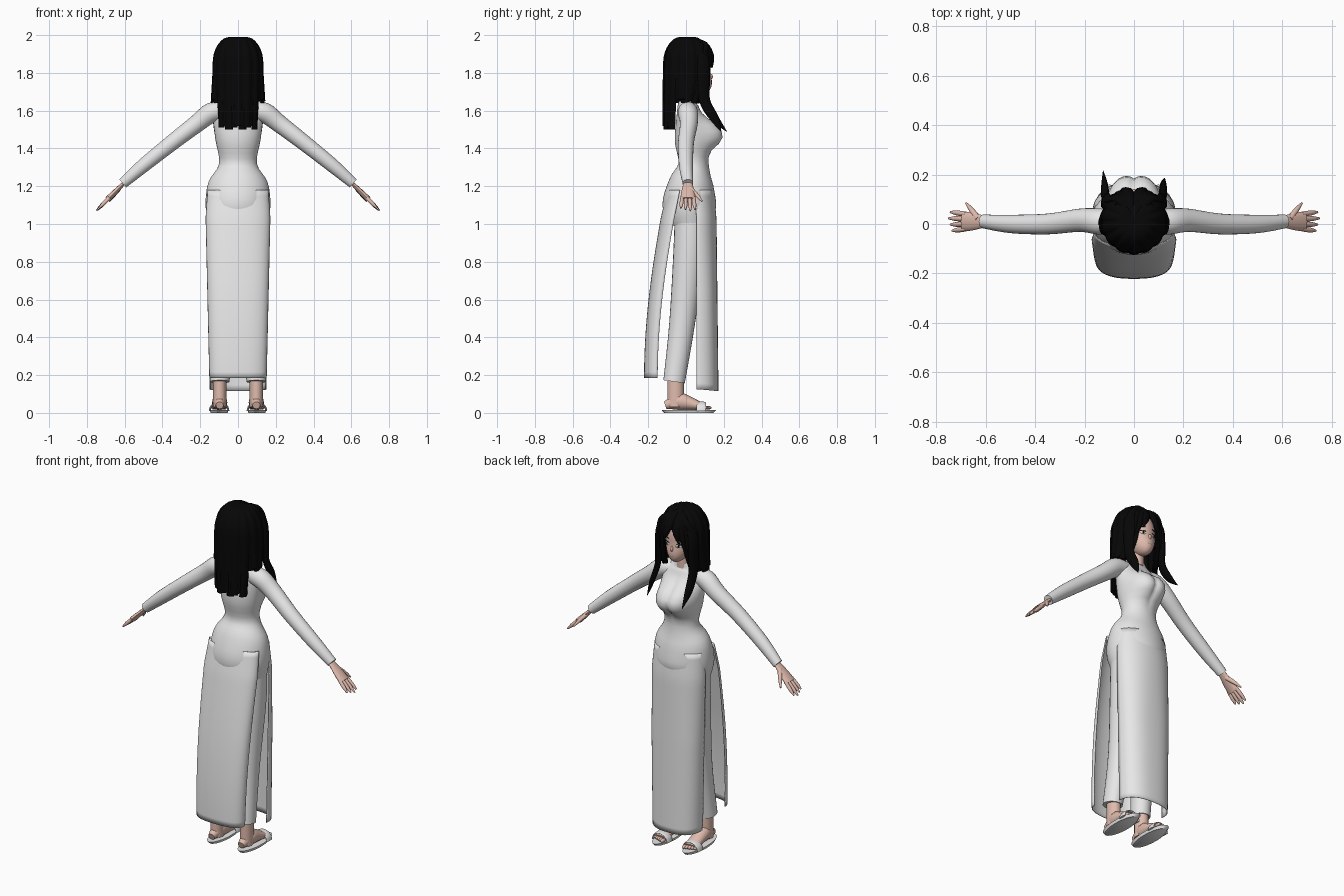
import bpy, bmesh, math
from mathutils import Vector, Matrix

default_cube = bpy.data.objects.get("Cube")
if default_cube:
    bpy.data.objects.remove(default_cube, do_unlink=True)


def make_material(name, *rgb):
    material = bpy.data.materials.new(name)
    material.diffuse_color = (*rgb, 1)
    material.use_nodes = True
    shader = material.node_tree.nodes["Principled BSDF"]
    shader.inputs["Base Color"].default_value = (*rgb, 1)
    return material


CLOTH = make_material("white cloth", .8, .8, .8)
SKIN = make_material("skin", .75, .5, .42)
BLACK = make_material("black hair", .002, .002, .002)
LIPS = make_material("lips", .5, .2, .2)
EYE_WHITE = make_material("eye white", .8, .8, .8)
ACROSS, FORWARD = Vector((1, 0, 0)), Vector((0, 1, 0))


def finish(name, bm, material, mirror=False):
    bmesh.ops.recalc_face_normals(bm, faces=bm.faces)
    mesh = bpy.data.meshes.new(name)
    bm.to_mesh(mesh)
    bm.free()
    mesh.materials.append(material)
    part = bpy.data.objects.new(name, mesh)
    bpy.context.collection.objects.link(part)
    if mirror:
        part.modifiers.new("Mirror", "MIRROR").use_mirror_merge = False
    bpy.ops.object.select_all(action="DESELECT")
    part.select_set(True)
    bpy.context.view_layer.objects.active = part
    bpy.ops.object.shade_smooth_by_angle(angle=math.radians(50))
    return part


def resample(rows, steps=4):
    """Smooth a list of equal-length rows with a spline."""
    rows = [Vector(row) for row in rows]
    padded = [rows[0], *rows, rows[-1]]
    smooth = []
    for before, start, end, after in zip(padded, padded[1:], padded[2:], padded[3:]):
        leave, arrive = (end - before) / 2, (after - start) / 2
        for step in range(steps):
            t = step / steps
            ease = t * t * (3 - 2 * t)
            smooth.append(start.lerp(end, ease) + (leave * (1 - t) - arrive * t) * t * (1 - t))
    return smooth + [rows[-1]]


def power(value, exponent):
    return math.copysign(abs(value) ** exponent, value)


def add_tube(bm, rows, side, flat=1, sides=12):
    """Loft ellipses along rows of x, y, z, half width and optional half depth."""
    rows = resample(rows)
    points = [Vector(row[:3]) for row in rows]
    last = len(rows) - 1
    rings = []
    for i, row in enumerate(rows):
        tangent = points[min(i + 1, last)] - points[max(i - 1, 0)]
        wide = side.normalized() * row[3]
        deep = tangent.cross(side).normalized() * (row[4] if len(row) > 4 else row[3] * flat)
        turns = [math.tau * j / sides for j in range(sides)]
        rings.append([bm.verts.new(points[i] + wide * math.cos(a) + deep * math.sin(a)) for a in turns])
    for low, high in zip(rings, rings[1:]):
        for j in range(sides):
            bm.faces.new((low[j], low[j - 1], high[j - 1], high[j]))
    bm.faces.new(rings[0])
    bm.faces.new(rings[-1])


def tube(name, rows, material, side=ACROSS, flat=1, sides=24, mirror=False):
    bm = bmesh.new()
    add_tube(bm, rows, side, flat, sides)
    return finish(name, bm, material, mirror)


def add_ball(bm, centre, size, turn=0):
    place = Matrix.Translation(centre) @ Matrix.Rotation(turn, 4, "Z") @ Matrix.Diagonal((*size, 1))
    bmesh.ops.create_uvsphere(bm, u_segments=28, v_segments=18, radius=1, matrix=place)


def ball(name, centre, size, material, turn=0, mirror=False):
    bm = bmesh.new()
    add_ball(bm, centre, size, turn)
    return finish(name, bm, material, mirror)


# Bodice and hips: height, half width, back and front, then a soft bust
outline = [(1.68, .04, -.01, .06), (1.64, .09, -.04, .06), (1.58, .13, -.05, .08), (1.45, .12, -.06, .12),
           (1.32, .1, -.04, .12), (1.22, .157, -.09, .145), (1.1, .172, -.125, .16), (1, .155, -.09, .14)]
bodice = tube("bodice", [(0, (back + front) / 2, z, width, (front - back) / 2)
                         for z, width, back, front in outline], CLOTH, sides=64)
for vertex in bodice.data.vertices:
    x, y, z = vertex.co
    if y > 0:
        distance = Vector((abs(x) - .045, z - 1.48)).length / .08
        vertex.co.y += .08 * min(1, y / .08) * math.exp(-distance ** 3)


# Long skirt panels growing out of the hips, slit at the sides
def panel(name, top, bottom, profile, droop=0):
    bm, columns, levels = bmesh.new(), 24, 32
    grid = []
    for level in range(levels + 1):
        t = level / levels
        tuck = 1 - .08 * max(0, 1 - t * 7)
        square = 1 - .2 * min(1, t * 2)
        width, edge, outer = profile(t)
        turns = [math.pi * (j / columns - .5) for j in range(columns + 1)]
        grid.append([bm.verts.new((tuck * width * power(math.sin(a), square),
                                   tuck * (edge + (outer - edge) * power(math.cos(a), square)),
                                   top + (bottom - top) * t - droop * t * math.cos(a))) for a in turns])
    for low, high in zip(grid, grid[1:]):
        for j in range(columns):
            bm.faces.new((low[j], low[j + 1], high[j + 1], high[j]))
    part = finish(name, bm, CLOTH)
    cloth = part.modifiers.new("Thickness", "SOLIDIFY")
    cloth.thickness, cloth.offset = .004, 0


def back_profile(t):
    outer = -.105 - .115 * math.sin(t * math.pi / 2)
    return .173 - .023 * t, outer + .07, outer


def front_profile(t):
    return .168 - .02 * t, .055, .158 + .012 * t


panel("front_panel", 1.18, .125, front_profile, droop=.01)
panel("back_panel", 1.18, .185, back_profile)

# Trousers and sleeves
tube("trousers", [(.08, .02, 1.2, .07), (.08, .02, .9, .077), (.08, -.02, .48, .062), (.097, -.063, .165, .052)],
     CLOTH, flat=1.1, mirror=True)
tube("sleeves", [(.07, .01, 1.6, .045), (.14, .01, 1.59, .053), (.22, .015, 1.53, .047), (.35, 0, 1.43, .042),
                 (.5, 0, 1.31, .037), (.61, .01, 1.215, .028)], CLOTH, side=FORWARD, mirror=True)

# Hands: palm, four fanned fingers and a thumb
hands = bmesh.new()
add_tube(hands, [(.59, .01, 1.23, .02), (.65, .01, 1.17, .035), (.69, .01, 1.13, .04)], FORWARD, flat=.4)
for finger in (-1.5, -.5, .5, 1.5):
    knuckle = Vector((.68, .01 + .02 * finger, 1.14))
    reach = Vector((.07, .006 * finger, -.07)) * (1 - .1 * abs(finger - .5))
    add_tube(hands, [(*(knuckle + reach * t), radius) for t, radius in ((0, .01), (.6, .01), (1, .004))], FORWARD)
add_tube(hands, [(.63, .02, 1.19, .014), (.66, .06, 1.15, .01), (.68, .085, 1.12, .004)], Vector((1, 0, 1)))
finish("hands", hands, SKIN, mirror=True)

# Feet with toes
feet = bmesh.new()
add_tube(feet, [(.097, -.055, .2, .035), (.097, -.055, .12, .035), (.097, -.055, .03, .035)], ACROSS, flat=1.25)
add_tube(feet, [(.097, -.11, .04, .02, .02), (.097, -.04, .06, .038, .045), (.097, .02, .05, .04, .035),
                (.1, .1, .03, .04, .015)], ACROSS)
for toe in range(5):
    add_ball(feet, (.07 + .015 * toe, .115 - .006 * toe, .027), (.01, .02, .01))
finish("feet", feet, SKIN, mirror=True)

# Sandals: oval soles with an arched strap
soles = bmesh.new()
bmesh.ops.create_cone(soles, cap_ends=True, segments=32, radius1=.9, radius2=1, depth=1,
                      matrix=Matrix.Translation((.1, .015, .008)) @ Matrix.Diagonal((.05, .145, .016, 1)))
finish("sandal_soles", soles, CLOTH, mirror=True)
arch = [math.pi * step / 6 for step in range(7)]
tube("sandal_straps", [(.1 + .05 * math.cos(a), .08, .01 + .045 * math.sin(a), .025) for a in arch],
     CLOTH, side=FORWARD, flat=.2, mirror=True)

# Neck, and a head that narrows towards the chin
tube("neck", [(0, .02, 1.64, .04), (0, .02, 1.75, .04)], SKIN)
head = ball("head", (0, .03, 1.83), (.09, .1, .14), SKIN)
for vertex in head.data.vertices:
    chin = max(0, 1.8 - vertex.co.z) / .1
    vertex.co.x *= 1 - .2 * chin
    vertex.co.y += .05 * chin
ball("nose", (0, .13, 1.78), (.008, .012, .016), SKIN)
ball("lips", (0, .132, 1.738), (.015, .004, .005), LIPS)

# Eyes, turned to follow the face
for name, height, width, tall, material in [("eyes", 1.8, .017, .01, EYE_WHITE), ("lashes", 1.81, .018, .002, BLACK),
                                            ("brows", 1.835, .018, .002, BLACK)]:
    ball(name, (.037, .12, height), (width, .004, tall), material, turn=-.45, mirror=True)
ball("irises", (.037, .122, 1.8), (.007, .004, .009), BLACK, turn=-.45, mirror=True)

# Hair cap, open over the face
cap = bmesh.new()
add_ball(cap, (0, .015, 1.87), (.115, .118, .12))
middles = {face: face.calc_center_median() for face in cap.faces}
bmesh.ops.delete(cap, geom=[face for face, middle in middles.items() if middle.y > .06 and middle.z < 1.9],
                 context="FACES")
finish("hair_cap", cap, BLACK)

# Strands falling from the crown, longest at the back
strands = bmesh.new()
count = 23
for i in range(count):
    angle = math.pi * (1.5 * i / (count - 1) - 1.25)
    outward = Vector((math.cos(angle), math.sin(angle), 0))
    at_back = outward.y < -.5
    end = (1.5 if at_back else 1.64) + .01 * (i % 3)
    ruffle = 1 + .04 * (i % 2)
    rows = [(outward.x * reach * ruffle, .015 + outward.y * reach * ruffle, z, width)
            for reach, z, width in ((.01, 1.985, .01), (.07, 1.972, .02), (.112, 1.9, .026), (.12, 1.78, .026))]
    hem = outward * (.11 if at_back else .13) * ruffle
    rows.append((hem.x, hem.y if at_back else hem.y * .6, end, .022))
    add_tube(strands, rows, outward.cross(Vector((0, 0, -1))), flat=.5, sides=8)
finish("hair_strands", strands, BLACK)

# Parted fringe and the two long locks in front
fringe = bmesh.new()
for s in (-1, 1):
    for i in range(4):
        sweep = .025 * i
        add_tube(fringe, [(s * .01, .02, 1.98, .01), (s * (.02 + sweep / 2), .1, 1.957, .02),
                          (s * (.028 + sweep), .137 - sweep / 2, 1.89, .023),
                          (s * (.05 + sweep), .137 - sweep * .6, 1.825 - sweep * 1.5, .006)],
                 Vector((1, -.2 * s * i, 0)), flat=.5, sides=8)
    add_tube(fringe, [(s * .07, .07, 1.955, .02), (s * .108, .09, 1.87, .035), (s * .115, .095, 1.75, .035),
                      (s * .115, .1, 1.65, .03), (s * .12, .15, 1.56, .025), (s * .125, .2 - .015 * s, 1.49, .002)],
             Vector((s, -3, -1)), flat=.5, sides=10)
finish("hair_fringe", fringe, BLACK)
